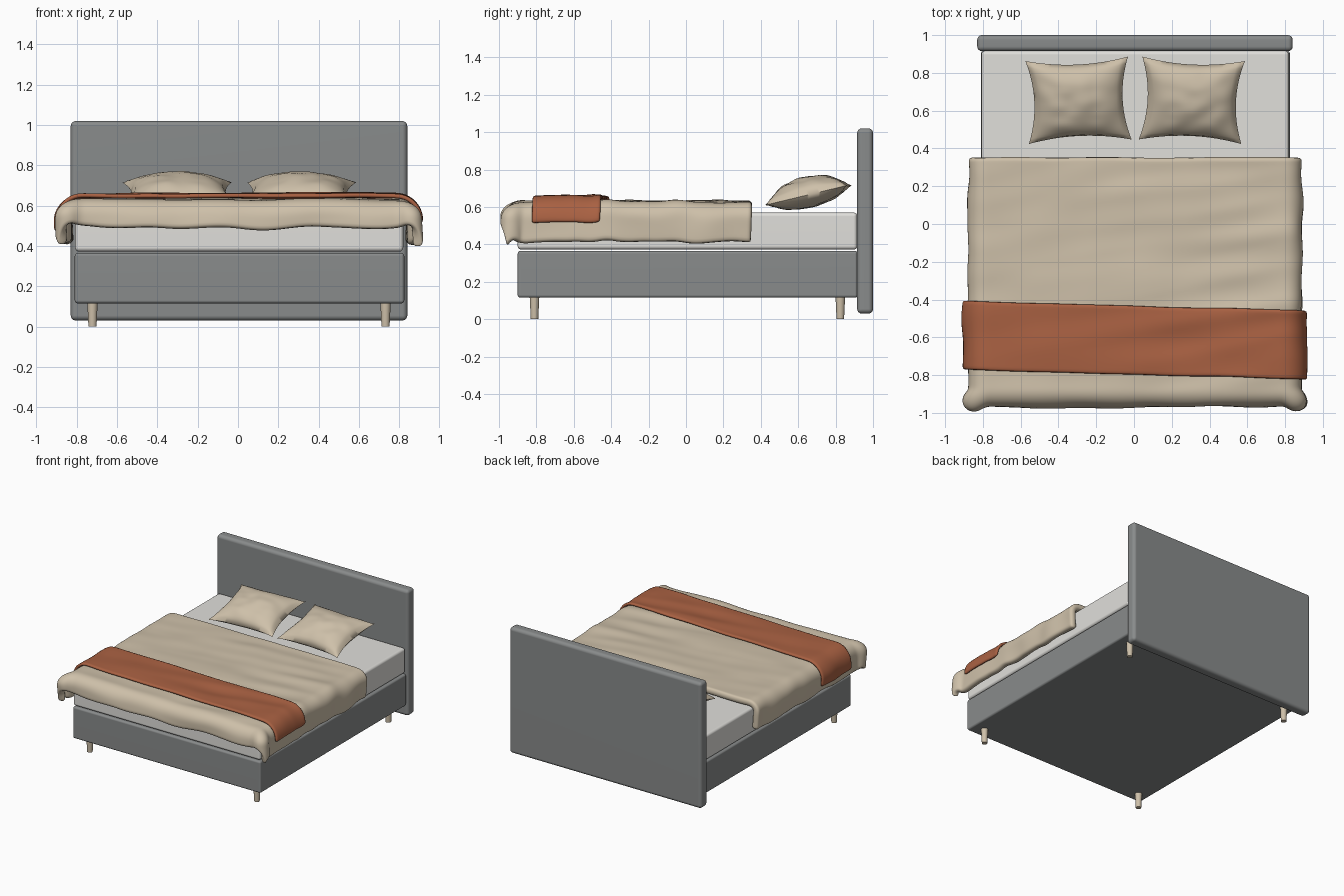
import bpy, bmesh, math
from mathutils import Vector, Matrix, noise

if "Cube" in bpy.data.objects:
    bpy.data.objects.remove(bpy.data.objects["Cube"])

CX = 0.006  # centre line of the bed


def material(name, rgb):
    m = bpy.data.materials.new(name)
    m.use_nodes = True
    m.diffuse_color = (*rgb, 1)
    m.node_tree.nodes["Principled BSDF"].inputs["Base Color"].default_value = (*rgb, 1)
    return m


grey = material("grey upholstery", (0.25, 0.26, 0.26))
white = material("white mattress", (0.75, 0.74, 0.71))
beige = material("beige linen", (0.62, 0.53, 0.40))
rust = material("rust throw", (0.40, 0.12, 0.055))


def finish(name, bm, mat, angle=40):
    me = bpy.data.meshes.new(name)
    bm.to_mesh(me)
    bm.free()
    me.materials.append(mat)
    ob = bpy.data.objects.new(name, me)
    bpy.context.collection.objects.link(ob)
    for p in me.polygons:
        p.use_smooth = True
    me.set_sharp_from_angle(angle=math.radians(angle))
    return ob


def rounded_box(name, lo, hi, radius, mat):
    bm = bmesh.new()
    bmesh.ops.create_cube(bm, size=1)
    lo, hi = Vector(lo), Vector(hi)
    for v in bm.verts:
        v.co = (lo + hi) / 2 + v.co * (hi - lo)
    bmesh.ops.bevel(bm, geom=bm.edges[:], offset=radius, segments=4,
                    profile=0.5, affect='EDGES')
    ob = finish(name, bm, mat)
    ob.modifiers.new("even_shading", 'WEIGHTED_NORMAL')
    return ob


def wrinkle(x, y):
    # long soft creases, stronger on the left half of the bed
    k = 0.35 + 0.65 * min(max(x + 0.4, 0), 1)
    return (0.014 * k * noise.noise((x * 1.6 + y, y * 8 - x * 1.5, 0))
            + 0.007 * noise.noise((x * 4, y * 4, 3)))


def drape(name, cells, sheet, half, front, radius, top, thick, mat):
    """Lay a flat sheet over a rounded block so that its overhang hangs down."""
    bm = bmesh.new()
    bmesh.ops.create_grid(bm, x_segments=cells[0], y_segments=cells[1], size=1)
    for v in bm.verts:
        s, t = sheet(v.co.x, v.co.y)
        x, y = max(-half, min(half, s)), max(front, t)
        d = Vector((s - x, t - y))
        length = d.length
        out = drop = 0
        n = Vector((0, 0))
        if length > 1e-6:
            n = d / length
            corner = 2 * abs(n.x * n.y)
            length /= 1 + 0.18 * corner
            a = min(length / radius, math.pi / 2)
            out = radius * math.sin(a) * (1 + 0.6 * corner)
            drop = radius * (1 - math.cos(a)) + max(0, length - radius * math.pi / 2)
            # gentle billows along the hanging part
            out += 0.02 * min(drop / 0.1, 1) * noise.noise((s * 3, t * 5, 5))
        v.co = (x + n.x * out + CX, y + n.y * out, top - drop + wrinkle(x, y))
    ob = finish(name, bm, mat, 180)
    solid = ob.modifiers.new("thickness", 'SOLIDIFY')
    solid.thickness, solid.offset = thick, -1
    ob.modifiers.new("soft_edges", 'SUBSURF').levels = 1
    ob.modifiers["soft_edges"].render_levels = 1
    return ob


# Frame, mattress and headboard
rounded_box("headboard", (-0.83, 0.915, 0.03), (0.84, 1.0, 1.02), 0.025, grey)
rounded_box("bed_base", (-0.81, -0.9, 0.115), (0.825, 0.918, 0.365), 0.015, grey)
rounded_box("mattress", (-0.808, -0.9, 0.372), (0.82, 0.916, 0.57), 0.02, white)

# Tapered legs
for side, x in (("right", -0.722), ("left", 0.732)):
    for end, y in (("front", -0.81), ("back", 0.825)):
        bm = bmesh.new()
        bmesh.ops.create_cone(bm, cap_ends=True, segments=24, radius1=0.02,
                              radius2=0.026, depth=0.125,
                              matrix=Matrix.Translation((x, y, 0.0625)))
        finish(f"{end}_{side}_leg", bm, beige)


# Blanket hanging over both sides and the foot
def blanket_sheet(u, v):
    s = u * (1.065 + 0.018 * noise.noise((u * 2, v * 3, 1)))
    back = 0.352 + 0.012 * noise.noise((u * 2.5, 0, 2))
    foot = -1.072 + 0.025 * noise.noise((u * 3, 0, 7))
    return s, foot + (back - foot) * (v + 1) / 2


drape("blanket", (76, 60), blanket_sheet, 0.795, -0.88, 0.088, 0.632, 0.05, beige)


# Narrow throw laid slightly askew across the foot end
def throw_sheet(u, v):
    s = 0.02 * (u - 1) + 1.0 * u
    mid = -0.615 - 0.028 * u + 0.006 * noise.noise((u * 3, 0, 4))
    return s, mid + 0.183 * v


drape("throw", (76, 16), throw_sheet, 0.78, -9, 0.132, 0.661, 0.022, rust)

# Cushions with pinched sides and pointed corners
for side, sign in (("right", -1), ("left", 1)):
    bm = bmesh.new()
    for puff in (0.098, -0.065):
        grid = bmesh.ops.create_grid(bm, x_segments=28, y_segments=28, size=1)
        for vert in grid["verts"]:
            u, v = vert.co.x, vert.co.y
            bulge = max(0, (1 - u * u) * (1 - v * v)) ** 0.5
            crease = 1 + 0.12 * noise.noise((u * 2.5 + sign, v * 2.5, puff * 50))
            vert.co = (0.272 * u * (1 - 0.14 * (1 - v * v)),
                       0.226 * v * (1 - 0.14 * (1 - u * u)),
                       puff * bulge * crease)
        if puff < 0:
            bmesh.ops.reverse_faces(bm, faces=list({f for w in grid["verts"]
                                                    for f in w.link_faces}))
    bmesh.ops.remove_doubles(bm, verts=bm.verts[:], dist=0.0005)
    pillow = finish(f"{side}_pillow", bm, beige, 60)
    pillow.location = (CX + sign * 0.3, 0.655, 0.663)
    pillow.rotation_euler = (math.radians(13.5), 0, math.radians(-2.5 * sign))
